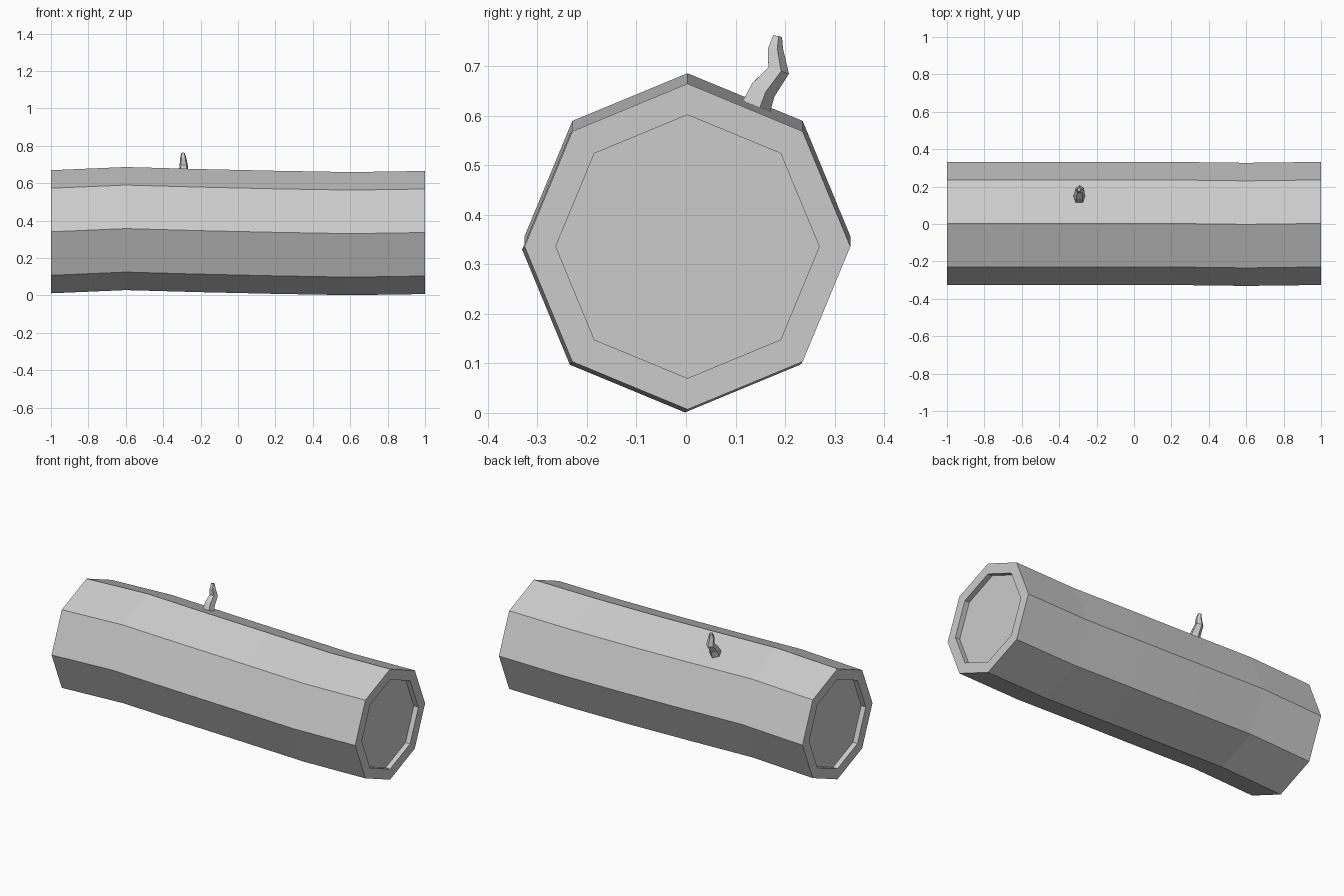
import bpy, bmesh, math
from mathutils import Vector

if "Cube" in bpy.data.objects:
    bpy.data.objects.remove(bpy.data.objects["Cube"])


def ring(bm, centre, u, v, radius, sides):
    c = Vector(centre)
    return [bm.verts.new(c + radius * (u * math.cos(2 * math.pi * i / sides)
                                       + v * math.sin(2 * math.pi * i / sides)))
            for i in range(sides)]


def loft(name, sections, sides):
    """Skin a list of (centre, u, v, radius) rings and cap both ends."""
    bm = bmesh.new()
    rings = [ring(bm, *s, sides) for s in sections]
    for a, b in zip(rings, rings[1:]):
        for i in range(sides):
            j = (i + 1) % sides
            bm.faces.new((a[i], a[j], b[j], b[i]))
    bm.faces.new(rings[0][::-1])
    bm.faces.new(rings[-1])
    bmesh.ops.recalc_face_normals(bm, faces=bm.faces)
    mesh = bpy.data.meshes.new(name)
    bm.to_mesh(mesh)
    bm.free()
    obj = bpy.data.objects.new(name, mesh)
    bpy.context.collection.objects.link(obj)
    return obj


# Log: gently wavy octagonal trunk with a shallow recess in each end
Y, Z = Vector((0, 1, 0)), Vector((0, 0, 1))
R, INNER, DEPTH = 0.329, 0.266, 0.03
path = [(-1, .003, .34), (-.6, .003, .357), (-.2, .003, .346),
        (.2, .003, .337), (.6, -.002, .33), (1, .003, .336)]
body = [(p, Y, Z, R) for p in path]


def recess(p, direction):
    inside = (p[0] + direction * DEPTH, p[1], p[2])
    return [(p, Y, Z, INNER), (inside, Y, Z, INNER)]


loft("log", recess(path[0], 1)[::-1] + body + recess(path[-1], -1), 8)

# Twig: crooked tapering five-sided stub on the upper back face
twig = [((-.293, .136, .612), .034), ((-.292, .154, .654), .029),
        ((-.29, .185, .692), .024), ((-.293, .179, .735), .017),
        ((-.294, .184, .761), .010)]
pts = [Vector(p) for p, r in twig]
sections = []
for i, (p, r) in enumerate(twig):
    t = (pts[min(i + 1, len(pts) - 1)] - pts[max(i - 1, 0)]).normalized()
    u = Vector((1, 0, 0))
    v = t.cross(u).normalized()
    u = v.cross(t)
    sections.append((p, v, u, r))
loft("twig", sections, 5)
